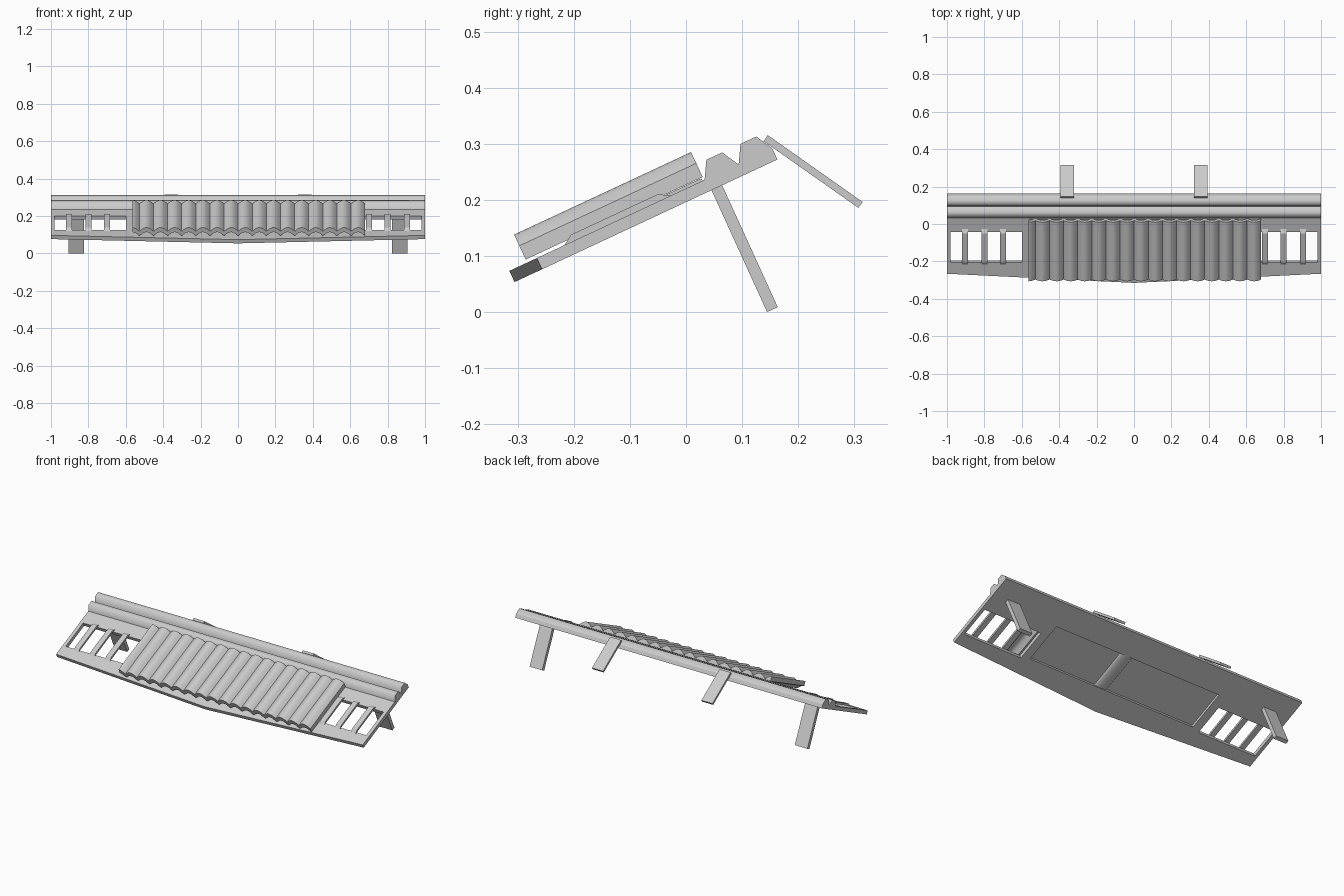
import bpy, bmesh, math
from mathutils import Matrix, Vector

cube = bpy.data.objects.get("Cube")
if cube:
    bpy.data.objects.remove(cube, do_unlink=True)

grey = bpy.data.materials.new("light grey")
grey.use_nodes = True
grey.diffuse_color = (0.6, 0.6, 0.6, 1)
grey.node_tree.nodes["Principled BSDF"].inputs["Base Color"].default_value = (0.6, 0.6, 0.6, 1)

# Sloped frame: x across, y up the slope from the rear edge, z off the deck
SLOPE = Matrix.Translation((0, 0.163, 0.272)) @ Matrix.Rotation(math.radians(25), 4, 'X')
THICK = 0.022


def finish(name, bm, matrix=SLOPE, smooth=None):
    bmesh.ops.recalc_face_normals(bm, faces=bm.faces)
    bm.transform(matrix)
    mesh = bpy.data.meshes.new(name)
    bm.to_mesh(mesh)
    bm.free()
    mesh.materials.append(grey)
    obj = bpy.data.objects.new(name, mesh)
    bpy.context.collection.objects.link(obj)
    if smooth:
        bpy.ops.object.select_all(action='DESELECT')
        obj.select_set(True)
        bpy.context.view_layer.objects.active = obj
        bpy.ops.object.shade_smooth_by_angle(angle=math.radians(smooth))
    return obj


def extrude(name, points, move, matrix=SLOPE, smooth=None):
    """Extrude a closed outline of 3D points along a vector."""
    bm = bmesh.new()
    face = bm.faces.new([bm.verts.new(p) for p in points])
    out = bmesh.ops.extrude_face_region(bm, geom=[face])
    bmesh.ops.translate(bm, vec=move, verts=[g for g in out["geom"] if isinstance(g, bmesh.types.BMVert)])
    return finish(name, bm, matrix, smooth)


def strut(name, x, width, start, end, thick):
    """Flat bar between two (y, z) points."""
    a, b = Vector((0, *start)), Vector((0, *end))
    side = (b - a).normalized().cross(Vector((1, 0, 0))) * thick / 2
    left = Vector((x - width / 2, 0, 0))
    extrude(name, [left + p for p in (a + side, b + side, b - side, a - side)],
            (width, 0, 0), Matrix.Identity(4))


# Deck: a grid with the openings left out, pointed at the front
xs = [-1, -0.98, -0.6, -0.55, 0, 0.55, 0.6, 0.98, 1]
us = [None, -0.396, -0.38, -0.217, -0.147, 0]


def is_open(x, u):
    side_window = 0.6 < abs(x) < 0.98 and -0.396 < u < -0.217
    centre_well = abs(x) < 0.55 and -0.38 < u < -0.147
    return side_window or centre_well


bm = bmesh.new()
grid = [[bm.verts.new((x, -0.517 + 0.054 * abs(x) if u is None else u, 0)) for x in xs] for u in us]
for j in range(len(us) - 1):
    for i in range(len(xs) - 1):
        mid_u = ((us[j] or -0.5) + us[j + 1]) / 2
        if not is_open((xs[i] + xs[i + 1]) / 2, mid_u):
            bm.faces.new((grid[j][i], grid[j][i + 1], grid[j + 1][i + 1], grid[j + 1][i]))
out = bmesh.ops.extrude_face_region(bm, geom=bm.faces[:])
bmesh.ops.translate(bm, vec=(0, 0, THICK), verts=[g for g in out["geom"] if isinstance(g, bmesh.types.BMVert)])
finish("deck", bm)

# Floor closing the centre well, with a rounded rib beneath
extrude("well_floor", [(-0.56, -0.39, 0.015), (0.56, -0.39, 0.015), (0.56, -0.137, 0.015), (-0.56, -0.137, 0.015)],
        (0, 0, 0.012))
rib = [(0.07 + 0.04 * math.cos(math.pi * k / 10), -0.38, 0.016 - 0.012 * math.sin(math.pi * k / 10)) for k in range(11)]
extrude("well_rib", rib, (0, 0.233, 0), smooth=40)

# Corrugated panel: rounded crests meeting in sharp valleys
PITCH, STEPS = 1.245 / 16.5, 8
wave = []
for k in range(STEPS // 2, 17 * STEPS + 1):
    t = k / STEPS
    wave.append((-0.565 + (t - 0.5) * PITCH, 0.022 * abs(math.sin(math.pi * t))))
outline = [(x, -0.482, 0.055 + w) for x, w in wave] + [(x, -0.482, 0.028 + w) for x, w in reversed(wave)]
extrude("corrugated_panel", outline, (0, 0.348, 0), smooth=35)

# Two long ridges along the rear
for name, u in (("front_ridge", -0.133), ("rear_ridge", -0.066)):
    profile = [(u, THICK), (u + 0.018, 0.053), (u + 0.049, 0.053), (u + 0.066, THICK)]
    extrude(name, [(-1, y, z) for y, z in profile], (2, 0, 0), smooth=65)

# Bars across the side windows
for side, sign in (("left", 1), ("right", -1)):
    for n, x in enumerate((0.7, 0.8, 0.903)):
        profile = [(-0.409, THICK), (-0.39, 0.034), (-0.219, 0.034), (-0.2, THICK)]
        extrude(f"{side}_window_bar_{n + 1}", [(sign * x - 0.016, y, z) for y, z in profile], (0.032, 0, 0))

    # Supports: long legs beneath, thin props behind
    strut(f"{side}_leg", sign * 0.865, 0.082, (0.053, 0.226), (0.154, 0.0045), 0.021)
    strut(f"{side}_rear_prop", sign * 0.357, 0.072, (0.142, 0.310), (0.311, 0.191), 0.013)
